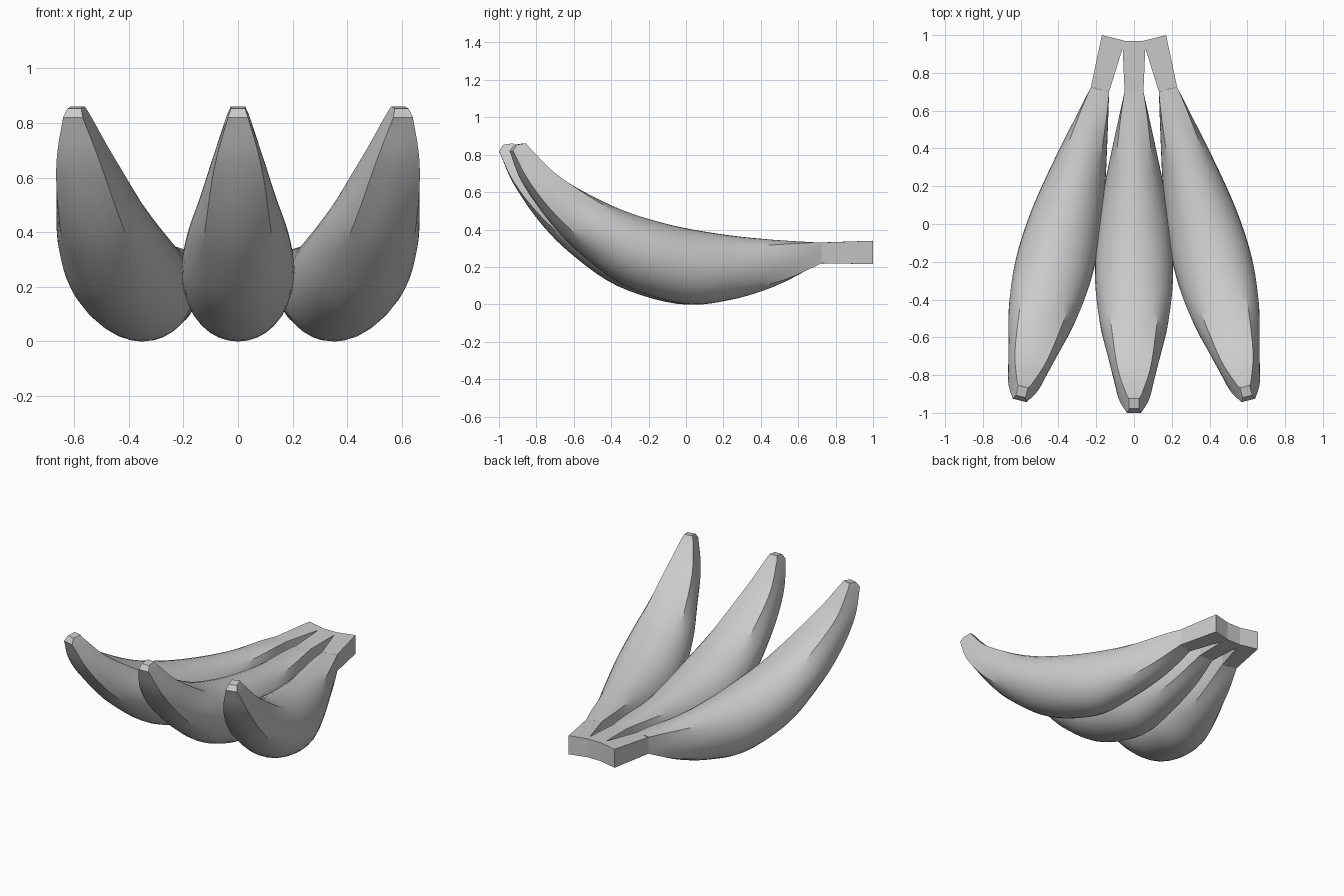
import bpy, bmesh, math
from mathutils import Vector, Matrix

cube = bpy.data.objects.get("Cube")
if cube:
    bpy.data.objects.remove(cube, do_unlink=True)

grey = bpy.data.materials.new("plain_grey")
grey.use_nodes = True
colour = (0.6, 0.6, 0.6, 1)
grey.diffuse_color = colour
grey.node_tree.nodes["Principled BSDF"].inputs["Base Color"].default_value = colour


def make_object(name, bm, smooth):
    bmesh.ops.recalc_face_normals(bm, faces=bm.faces)
    mesh = bpy.data.meshes.new(name)
    bm.to_mesh(mesh)
    bm.free()
    mesh.materials.append(grey)
    ob = bpy.data.objects.new(name, mesh)
    bpy.context.collection.objects.link(ob)
    if smooth:
        bpy.ops.object.select_all(action='DESELECT')
        ob.select_set(True)
        bpy.context.view_layer.objects.active = ob
        bpy.ops.object.shade_smooth_by_angle(angle=math.radians(28))
    return ob


# Fruit stations: belly y, z; ridge y, z; half width; squareness
STATIONS = [
    (-1.00, .82, -.91, .838, .037, 1),
    (-.925, .65, -.77, .700, .090, .75),
    (-.79, .45, -.57, .585, .140, .35),
    (-.62, .275, -.37, .497, .185, .05),
    (-.37, .10, -.17, .437, .207, 0),
    (-.05, .003, 0, .400, .193, 0),
    (.20, .022, .22, .367, .155, 0),
    (.45, .095, .45, .345, .105, .3),
    (.70, .22, .70, .330, .050, 1),
]
SIDES, STEPS = 32, 5
PIVOT = Vector((0, .70, 0))


def spline(points, steps):
    """Smooth curve through the stations, in any number of dimensions."""
    pts = [Vector(p) for p in points]
    pts = [pts[0] * 2 - pts[1]] + pts + [pts[-1] * 2 - pts[-2]]
    out = []
    for a, b, c, d in zip(pts, pts[1:], pts[2:], pts[3:]):
        for i in range(steps):
            t = i / steps
            out.append((b * 2 + (c - a) * t + (a * 2 - b * 5 + c * 4 - d) * t ** 2
                        + (b * 3 - a - c * 3 + d) * t ** 3) / 2)
    return out + [pts[-2]]


def ring(bm, belly, ridge, width, square):
    """Cross-section blended between an ellipse and a rectangle."""
    mid, half = (belly + ridge) / 2, (ridge - belly) / 2
    verts = []
    for i in range(SIDES):
        a = math.tau * i / SIDES
        c, s = math.cos(a), math.sin(a)
        k = 1 + square * (1 / max(abs(c), abs(s)) - 1)
        verts.append(bm.verts.new(mid + Vector((c * k * width, 0, 0)) + half * s * k))
    return verts


def fruit(name, place, angle):
    bm = bmesh.new()
    rings = []
    # Domed tip above the first station
    rings.append(ring(bm, Vector((0, -.978, .853)), Vector((0, -.925, .861)), .026, 1))
    for by, bz, ty, tz, w, q in spline(STATIONS, STEPS):
        q = min(max(q, 0), 1)
        rings.append(ring(bm, Vector((0, by, bz)), Vector((0, ty, tz)), w, q))
    for r0, r1 in zip(rings, rings[1:]):
        for i in range(SIDES):
            j = (i + 1) % SIDES
            bm.faces.new((r0[i], r0[j], r1[j], r1[i]))
    bm.faces.new(rings[0])
    turn = Matrix.Translation(place) @ Matrix.Rotation(angle, 4, 'Z') @ Matrix.Translation(-PIVOT)
    bmesh.ops.transform(bm, matrix=turn, verts=bm.verts)
    make_object(name, bm, True)


fruit("middle_banana", PIVOT, 0)
for name, side in (("left_banana", 1), ("right_banana", -1)):
    fruit(name, Vector((side * .18, .712, 0)), side * math.radians(14.5))

# Shared stem: half outline mirrored, then stood up as a flaring slab
half_outline = [(.05, .70), (.06, .93), (.132, .70), (.228, .725), (.17, 1.0), (.05, .97)]
outline = half_outline + [(-x, y) for x, y in reversed(half_outline)]
bm = bmesh.new()
top, bottom = [], []
for x, y in outline:
    flare = max(0, (y - .72) / .28)
    top.append(bm.verts.new((x, y, .33 + .01 * flare)))
    bottom.append(bm.verts.new((x, y, .22 - .005 * flare)))
n = len(outline)
for i in range(n):
    j = (i + 1) % n
    bm.faces.new((top[i], top[j], bottom[j], bottom[i]))
# Caps split into three prongs and a crown so every piece stays convex
for loop in (top, bottom):
    bm.faces.new([loop[k] for k in (0, 1, n - 2, n - 1)])
    bm.faces.new([loop[k] for k in (1, 5, n - 6, n - 2)])
    bm.faces.new([loop[k] for k in (1, 2, 3, 4, 5)])
    bm.faces.new([loop[n - 1 - k] for k in (1, 2, 3, 4, 5)])
make_object("stem", bm, False)
